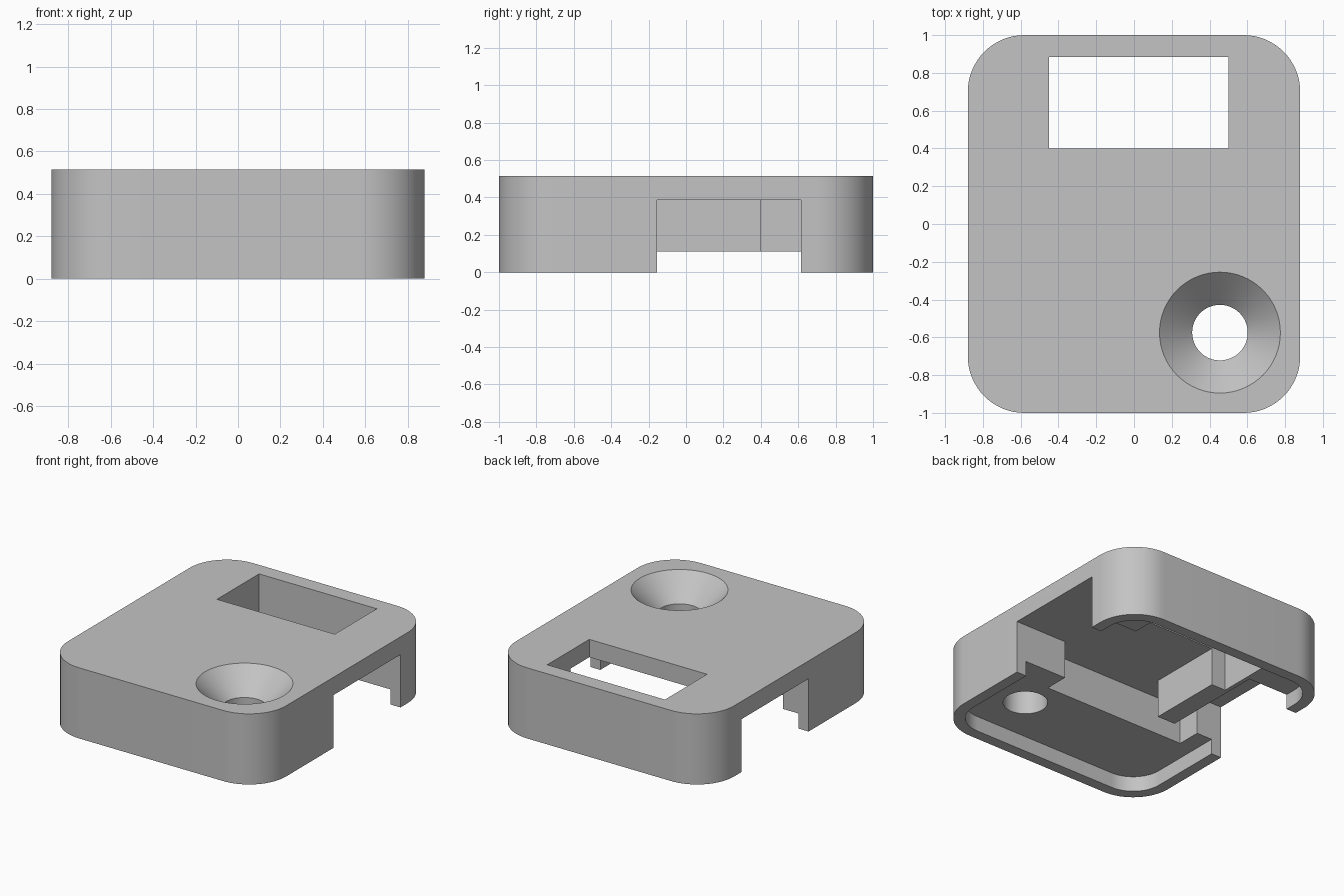
import bpy
import bmesh
import math

cube = bpy.data.objects.get("Cube")
if cube:
    bpy.data.objects.remove(cube, do_unlink=True)

grey = bpy.data.materials.new("plain_grey")
grey.use_nodes = True
grey.diffuse_color = (0.55, 0.55, 0.55, 1)
grey.node_tree.nodes["Principled BSDF"].inputs["Base Color"].default_value = (0.55, 0.55, 0.55, 1)


def make_object(name, bm):
    bmesh.ops.recalc_face_normals(bm, faces=bm.faces)
    mesh = bpy.data.meshes.new(name)
    bm.to_mesh(mesh)
    bm.free()
    mesh.materials.append(grey)
    obj = bpy.data.objects.new(name, mesh)
    bpy.context.collection.objects.link(obj)
    return obj


def loft(name, rings):
    """Closed solid through a stack of matching rings."""
    bm = bmesh.new()
    loops = [[bm.verts.new(p) for p in ring] for ring in rings]
    n = len(loops[0])
    for a, b in zip(loops, loops[1:]):
        for i in range(n):
            j = (i + 1) % n
            bm.faces.new((a[i], a[j], b[j], b[i]))
    bm.faces.new(loops[0])
    bm.faces.new(loops[-1])
    return make_object(name, bm)


def rounded_ring(hx, hy, r, z, steps=16):
    ring = []
    for k, (sx, sy) in enumerate([(1, 1), (-1, 1), (-1, -1), (1, -1)]):
        for i in range(steps + 1):
            a = math.pi / 2 * (k + i / steps)
            ring.append((sx * (hx - r) + r * math.cos(a), sy * (hy - r) + r * math.sin(a), z))
    return ring


def circle(cx, cy, r, z, n=64):
    return [(cx + r * math.cos(2 * math.pi * i / n), cy + r * math.sin(2 * math.pi * i / n), z)
            for i in range(n)]


def box(name, x0, x1, y0, y1, z0, z1):
    return loft(name, [[(x0, y0, z), (x1, y0, z), (x1, y1, z), (x0, y1, z)] for z in (z0, z1)])


def combine(target, tool, operation):
    mod = target.modifiers.new(tool.name, 'BOOLEAN')
    mod.operation = operation
    mod.solver = 'EXACT'
    mod.object = tool
    bpy.context.view_layer.objects.active = target
    bpy.ops.object.modifier_apply(modifier=mod.name)
    bpy.data.objects.remove(tool, do_unlink=True)


W, L, H = 0.88, 1.0, 0.515
NOTCH_Y0, NOTCH_Y1, CEILING, FLOOR = -0.155, 0.615, 0.385, 0.11
WALL = 0.08

# Rounded outer body
body = loft("housing", [rounded_ring(W, L, 0.3, z) for z in (0, H)])

# Shallow recess inside the bottom rim
combine(body, loft("bottom_recess", [rounded_ring(W - WALL, L - WALL, 0.3 - WALL, z)
                                     for z in (-0.1, FLOOR)]), 'DIFFERENCE')

# Channel through both sides, with a pocket towards the front
combine(body, box("side_channel", -1, 1, NOTCH_Y0, NOTCH_Y1, -0.1, CEILING), 'DIFFERENCE')
combine(body, box("front_pocket", -0.675, 0.465, -0.33, 0, -0.1, CEILING), 'DIFFERENCE')

# Rib hanging under the ceiling
combine(body, box("rib", -0.48, -0.336, NOTCH_Y0, NOTCH_Y1 + 0.02, FLOOR, CEILING + 0.02), 'UNION')

# Window through the top
combine(body, box("window", -0.45, 0.5, 0.4, 0.885, -0.1, H + 0.1), 'DIFFERENCE')

# Countersunk screw hole
cx, cy, r_hole, r_top, z_cone = 0.455, -0.575, 0.147, 0.32, 0.345
combine(body, loft("screw_hole", [circle(cx, cy, r, z) for r, z in (
    (r_hole, -0.1), (r_hole, z_cone), (r_top, H), (r_top, H + 0.1))]), 'DIFFERENCE')

# Smooth curves, sharp edges
bpy.ops.object.select_all(action='DESELECT')
body.select_set(True)
bpy.context.view_layer.objects.active = body
bpy.ops.object.shade_smooth_by_angle(angle=math.radians(30))
